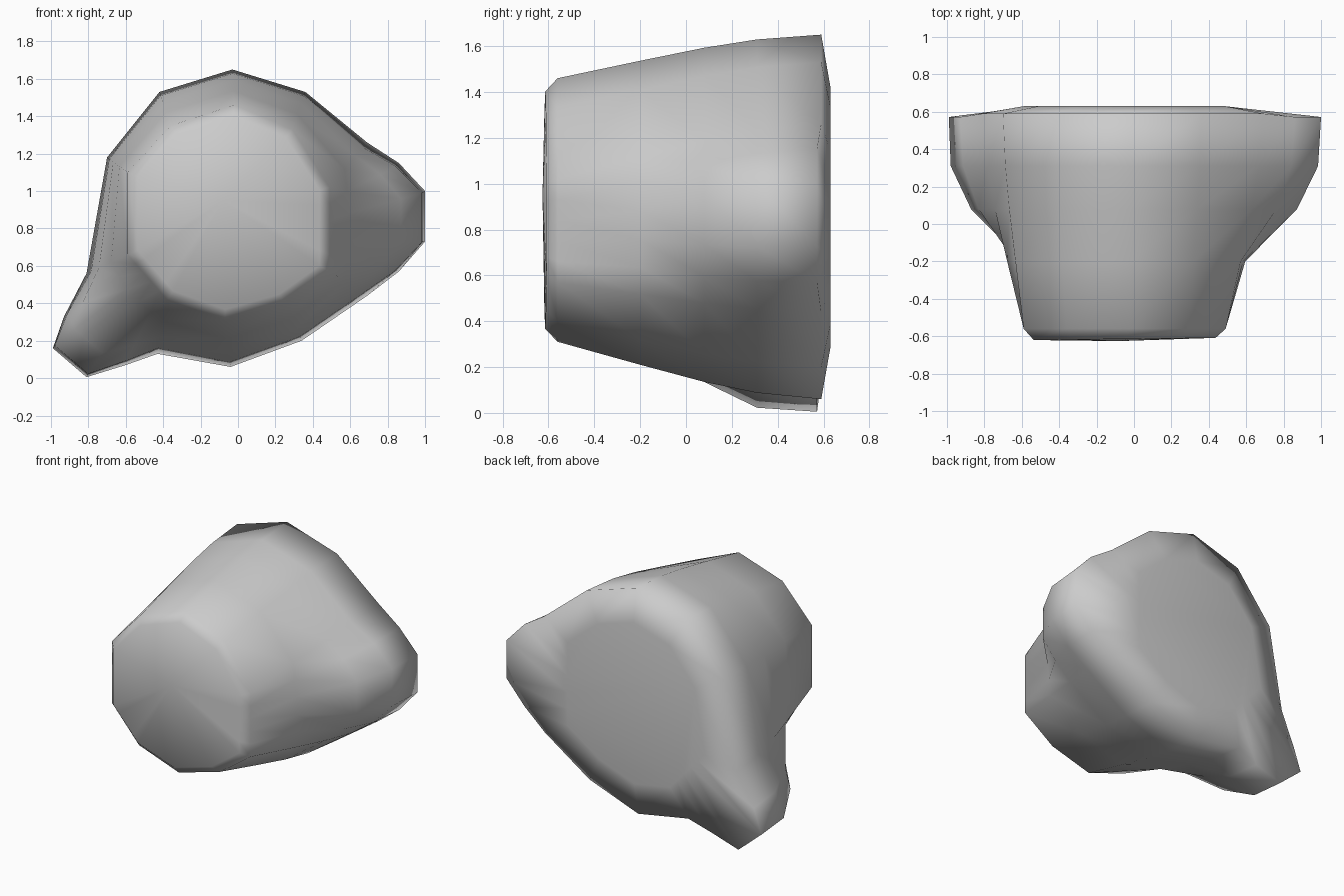
import bpy, bmesh

if "Cube" in bpy.data.objects:
    bpy.data.objects.remove(bpy.data.objects["Cube"])

# Ten-sided body outline (x, z): small front end and large back end, clockwise from top
FRONT = [(-.02, 1.46), (.29, 1.33), (.49, 1.02), (.49, .57), (.25, .40),
         (-.07, .31), (-.38, .42), (-.59, .66), (-.59, 1.10), (-.36, 1.35)]
BACK = [(-.03, 1.65), (.36, 1.53), (.69, 1.26), (.69, .44), (.34, .20),
        (-.04, .06), (-.43, .13), (-.81, .56), (-.70, 1.18), (-.42, 1.53)]
# Lug outlines at the back, growing out of the body edge that starts at the given corner
LUGS = {2: [(.86, 1.15), (1.0, 1.0), (1.0, .73), (.86, .57)],
        6: [(-.60, .07), (-.81, .005), (-.99, .16), (-.93, .33)]}


def mix(a, b, t):
    return (a[0] + (b[0] - a[0]) * t, a[1] + (b[1] - a[1]) * t)


def section(t, lug):
    """Outline at taper t (0 front, 1 back) with the lugs grown by factor lug."""
    body = [mix(f, b, t) for f, b in zip(FRONT, BACK)]
    out = []
    for i, p in enumerate(body):
        out.append((p, False))
        for k, tip in enumerate(LUGS.get(i, [])):
            s = (k + 1) / 5
            here = mix(p, body[(i + 1) % 10], s)
            base = mix(BACK[i], BACK[(i + 1) % 10], s)
            out.append(((here[0] + lug * (tip[0] - base[0]),
                         here[1] + lug * (tip[1] - base[1])), True))
    return out


def inset(sec, c, s):
    return [(mix(c, p, s), False) for p, _ in sec]


bm = bmesh.new()
rings = []


def add_ring(sec, y, lug_y=None, tilt=0.0):
    rings.append([bm.verts.new((x, (lug_y if lug_y and is_lug else y) + tilt * x, z))
                  for (x, z), is_lug in sec])


# Front cap edge, tapered body with swelling lugs, rounded back edge
add_ring(inset(section(0, 0), (-.05, .88), .90), -.614, tilt=.012)
add_ring(section(0, 0), -.56)
add_ring(section(.40, .08), -.20)
add_ring(section(.70, .78), .08)
add_ring(section(.89, 1.02), .31)
add_ring(section(1, 1), .59, .572)
add_ring(inset(section(1, 0), (-.03, .85), .715), .63)

for a, b in zip(rings, rings[1:]):
    n = len(a)
    for i in range(n):
        j = (i + 1) % n
        bm.faces.new((a[i], a[j], b[j], b[i]))

# Slightly domed front cap and flat back cap
centre = bm.verts.new((-.08, -.626, .95))
for i, v in enumerate(rings[0]):
    bm.faces.new((centre, rings[0][(i + 1) % len(rings[0])], v))
bm.faces.new(rings[-1])

bmesh.ops.recalc_face_normals(bm, faces=bm.faces)
mesh = bpy.data.meshes.new("lugged_body")
bm.to_mesh(mesh)
bm.free()
for p in mesh.polygons:
    p.use_smooth = True
obj = bpy.data.objects.new("lugged_body", mesh)
bpy.context.collection.objects.link(obj)
